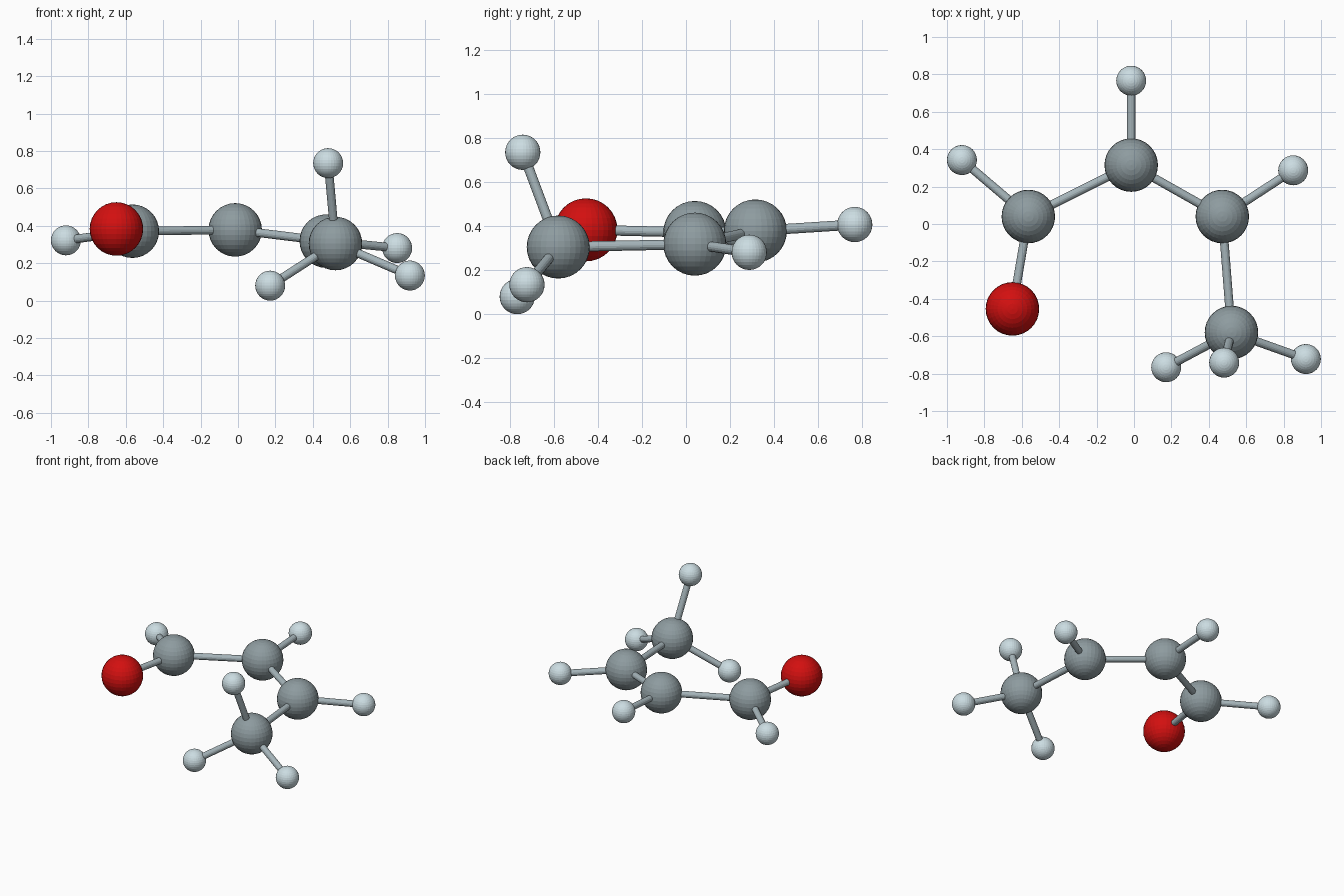
import bpy
from mathutils import Vector

if "Cube" in bpy.data.objects:
    bpy.data.objects.remove(bpy.data.objects["Cube"])

# Part colours
def material(name, rgb):
    m = bpy.data.materials.new(name)
    m.diffuse_color = (*rgb, 1)
    m.use_nodes = True
    m.node_tree.nodes["Principled BSDF"].inputs["Base Color"].default_value = m.diffuse_color
    return m

carbon_grey = material("carbon_grey", (0.27, 0.33, 0.35))
oxygen_red = material("oxygen_red", (0.65, 0.005, 0.005))
hydrogen_pale = material("hydrogen_pale", (0.60, 0.72, 0.76))
bond_grey = material("bond_grey", (0.38, 0.46, 0.49))

KINDS = {
    "carbon": (0.143, carbon_grey),
    "oxygen": (0.143, oxygen_red),
    "hydrogen": (0.08, hydrogen_pale),
}

# Atom centres
ATOMS = {
    "carbon_end": (-0.565, 0.040, 0.371),
    "carbon_middle": (-0.015, 0.315, 0.378),
    "carbon_side": (0.472, 0.040, 0.318),
    "carbon_methyl": (0.521, -0.580, 0.305),
    "oxygen": (-0.650, -0.454, 0.383),
    "hydrogen_end": (-0.920, 0.342, 0.322),
    "hydrogen_middle": (-0.015, 0.766, 0.407),
    "hydrogen_side": (0.851, 0.287, 0.281),
    "hydrogen_methyl_left": (0.172, -0.766, 0.080),
    "hydrogen_methyl_right": (0.919, -0.722, 0.134),
    "hydrogen_methyl_top": (0.482, -0.741, 0.735),
}

BONDS = [
    ("carbon_end", "oxygen"),
    ("carbon_end", "hydrogen_end"),
    ("carbon_end", "carbon_middle"),
    ("carbon_middle", "hydrogen_middle"),
    ("carbon_middle", "carbon_side"),
    ("carbon_side", "hydrogen_side"),
    ("carbon_side", "carbon_methyl"),
    ("carbon_methyl", "hydrogen_methyl_left"),
    ("carbon_methyl", "hydrogen_methyl_right"),
    ("carbon_methyl", "hydrogen_methyl_top"),
]

def finish(name, mat):
    ob = bpy.context.object
    ob.name = name
    ob.data.materials.append(mat)

# Atoms: flat-faced balls
for name, centre in ATOMS.items():
    radius, mat = KINDS[name.split("_")[0]]
    bpy.ops.mesh.primitive_uv_sphere_add(segments=32, ring_count=16,
                                         radius=radius, location=centre)
    finish(name, mat)

# Bonds: thin rods running from centre to centre
for a, b in BONDS:
    p, q = Vector(ATOMS[a]), Vector(ATOMS[b])
    rod = q - p
    bpy.ops.mesh.primitive_cylinder_add(
        vertices=16, radius=0.023, depth=rod.length, location=(p + q) / 2,
        rotation=rod.to_track_quat("Z", "Y").to_euler())
    finish(f"bond_{a}_to_{b}", bond_grey)
